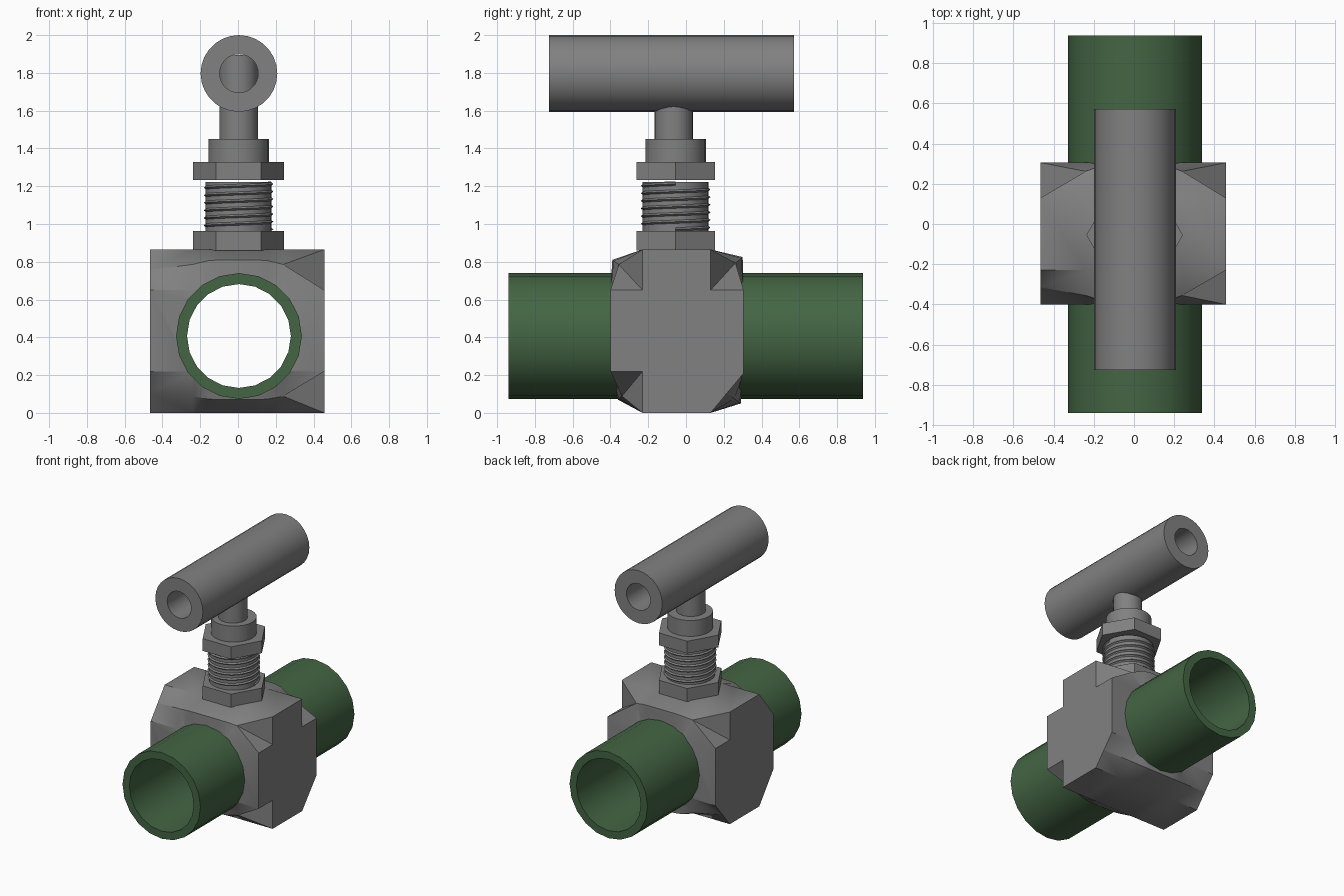
import bpy, bmesh, math
from mathutils import Matrix, Vector

if "Cube" in bpy.data.objects:
    bpy.data.objects.remove(bpy.data.objects["Cube"])

CY = -0.055  # y of the stem axis


def material(name, color):
    m = bpy.data.materials.new(name)
    m.diffuse_color = color
    m.use_nodes = True
    m.node_tree.nodes["Principled BSDF"].inputs["Base Color"].default_value = m.diffuse_color
    return m


steel = material("dark_steel", (0.22, 0.22, 0.22, 1))
green = material("pipe_green", (0.057, 0.13, 0.057, 1))


def smooth_shade(ob, angle):
    bpy.ops.object.select_all(action='DESELECT')
    ob.select_set(True)
    bpy.context.view_layer.objects.active = ob
    bpy.ops.object.shade_smooth_by_angle(angle=math.radians(angle))


def finish(bm, name, mat=steel, smooth=True):
    bmesh.ops.recalc_face_normals(bm, faces=bm.faces)
    me = bpy.data.meshes.new(name)
    bm.to_mesh(me)
    bm.free()
    ob = bpy.data.objects.new(name, me)
    bpy.context.collection.objects.link(ob)
    me.materials.append(mat)
    if smooth:
        smooth_shade(ob, 35)
    return ob


def upright(name, r, z0, z1, sides, y=CY, smooth=True):
    bm = bmesh.new()
    bmesh.ops.create_cone(bm, cap_ends=True, segments=sides, radius1=r, radius2=r, depth=z1 - z0,
                          matrix=Matrix.Translation((0.003, y, (z0 + z1) / 2)))
    if sides == 6:  # put a corner on the x axis
        bmesh.ops.rotate(bm, verts=bm.verts, cent=(0.003, y, 0),
                         matrix=Matrix.Rotation(math.pi / 6, 3, 'Z'))
    return finish(bm, name, smooth=smooth)


def tube_y(name, x, z, y0, y1, ro, ri, sides, mat=steel):
    bm = bmesh.new()
    rings = []
    for r, y in ((ro, y0), (ro, y1), (ri, y1), (ri, y0)):
        rings.append([bm.verts.new((x + r * math.cos(2 * math.pi * i / sides), y,
                                    z + r * math.sin(2 * math.pi * i / sides))) for i in range(sides)])
    for k in range(4):
        a, b = rings[k], rings[(k + 1) % 4]
        for i in range(sides):
            j = (i + 1) % sides
            bm.faces.new((a[i], a[j], b[j], b[i]))
    return finish(bm, name, mat)


# green through pipe
tube_y("pipe", 0.005, 0.407, -0.94, 0.937, 0.333, 0.275, 20, green)

# valve body: sections lofted along x, each corner is (edge point, corner point, edge point)
corners = [  # edge a, edge b, bulged corner at mid body, notched at left end, notched at right end
    ((-0.40, 0.65), (-0.23, 0.865), (-0.39, 0.81), False, True),
    ((0.13, 0.865), (0.305, 0.65), (0.30, 0.825), True, True),
    ((0.305, 0.21), (0.13, 0.0), (0.29, 0.05), False, False),
    ((-0.23, 0.0), (-0.40, 0.22), (-0.36, 0.07), False, True),
]


def section(x):
    pts = []
    t = max(0.0, min(1.0, (0.32 - abs(x)) / 0.22))
    t = math.sin(t * math.pi / 2)
    for a, b, full, nl, nr in corners:
        a, b, full = Vector(a), Vector(b), Vector(full)
        c = (a + b) / 2
        if (x < -0.4 and nl) or (x > 0.4 and nr):
            c = Vector((min(a.x, b.x, key=abs), min(a.y, b.y, key=lambda q: abs(q - 0.43))))
        c = c.lerp(full, t)
        pts += [a, c, b]
    return pts


bm = bmesh.new()
rings = [[bm.verts.new((x, p.x, p.y)) for p in section(x)]
         for x in (-0.465, -0.24, -0.16, -0.1, 0.1, 0.16, 0.24, 0.457)]
for a, b in zip(rings, rings[1:]):
    for i in range(12):
        j = (i + 1) % 12
        bm.faces.new((a[i], a[j], b[j], b[i]))
for r in (rings[0], rings[-1]):
    bm.faces.new(r)
bmesh.ops.recalc_face_normals(bm, faces=bm.faces)
bmesh.ops.triangulate(bm, faces=bm.faces)
body = finish(bm, "valve_body", smooth=False)

# bore for the pipe
bm = bmesh.new()
bmesh.ops.create_cone(bm, cap_ends=True, segments=20, radius1=0.305, radius2=0.305, depth=2.4,
                      matrix=Matrix.Translation((0.005, 0, 0.407)) @ Matrix.Rotation(math.pi / 2, 4, 'X'))
cutter = finish(bm, "bore_cutter", smooth=False)
cutter.hide_render = True
mod = body.modifiers.new("bore", 'BOOLEAN')
mod.object = cutter
mod.operation = 'DIFFERENCE'
mod.solver = 'EXACT'
bpy.ops.object.select_all(action='DESELECT')
body.select_set(True)
bpy.context.view_layer.objects.active = body
bpy.ops.object.modifier_apply(modifier="bore")
smooth_shade(body, 35)
bpy.data.objects.remove(cutter)

# bonnet nuts, threaded neck, collar and stem
upright("lower_nut", 0.24, 0.86, 0.962, 6, smooth=False)
upright("upper_nut", 0.24, 1.232, 1.327, 6, smooth=False)
upright("neck_core", 0.174, 0.95, 1.222, 24)
upright("collar", 0.16, 1.32, 1.45, 24)
upright("stem", 0.102, 1.44, 1.895, 24, y=-0.065)

# helical thread ridge
bm = bmesh.new()
turns, seg, pitch = 6, 24, 0.04
prev = None
for k in range(turns * seg + 1):
    a = 2 * math.pi * k / seg
    z = 0.972 + pitch * k / seg
    row = [bm.verts.new((0.003 + r * math.cos(a), CY + r * math.sin(a), z + dz))
           for r, dz in ((0.168, -0.014), (0.184, 0), (0.168, 0.014))]
    if prev:
        for i in range(3):
            j = (i + 1) % 3
            bm.faces.new((prev[i], prev[j], row[j], row[i]))
    else:
        bm.faces.new(row)
    prev = row
bm.faces.new(prev)
finish(bm, "neck_thread")

# tee handle
tube_y("handle", 0.005, 1.797, -0.725, 0.573, 0.203, 0.102, 28)
